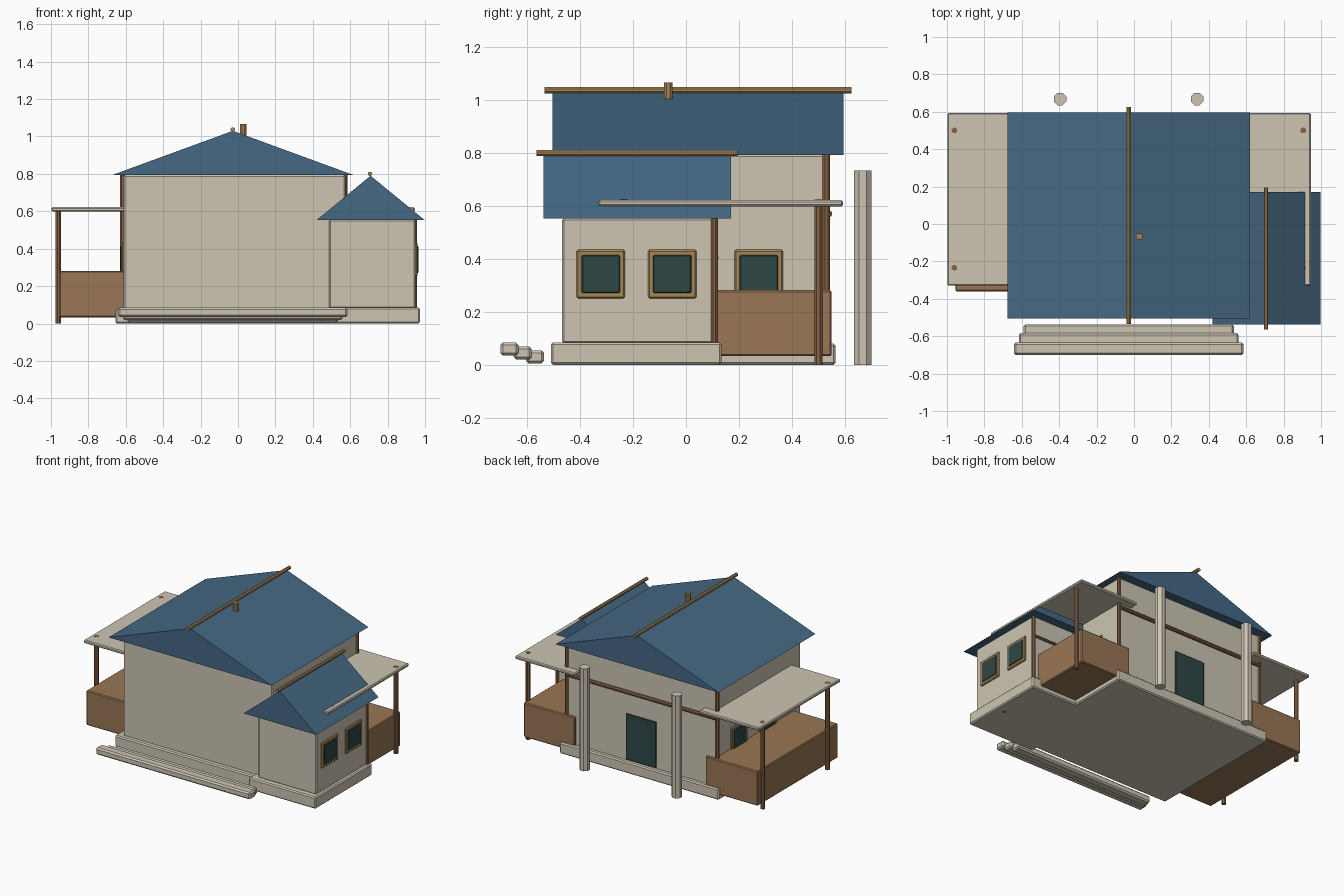
import bpy
import bmesh
from math import pi
from mathutils import Matrix

if "Cube" in bpy.data.objects:
    bpy.data.objects.remove(bpy.data.objects["Cube"], do_unlink=True)


def material(name, rgb):
    m = bpy.data.materials.new(name)
    m.use_nodes = True
    m.diffuse_color = (*rgb, 1)
    m.node_tree.nodes["Principled BSDF"].inputs["Base Color"].default_value = (*rgb, 1)
    return m


PLASTER = material("cream plaster", (0.61, 0.56, 0.45))
ROOF = material("slate blue roof", (0.06, 0.14, 0.23))
BROWN = material("brown timber", (0.32, 0.18, 0.09))
POST = material("dark timber", (0.25, 0.125, 0.06))
GOLD = material("golden wood", (0.38, 0.24, 0.09))
GLASS = material("dark teal glass", (0.028, 0.063, 0.061))


def finish(name, bm, mat):
    mesh = bpy.data.meshes.new(name)
    bmesh.ops.recalc_face_normals(bm, faces=bm.faces[:])
    bm.to_mesh(mesh)
    bm.free()
    mesh.materials.append(mat)
    ob = bpy.data.objects.new(name, mesh)
    bpy.context.collection.objects.link(ob)
    return ob


def box(name, x, y, z, mat, bevel=0.008):
    """Box from (min, max) ranges with softened edges."""
    bm = bmesh.new()
    size = [r[1] - r[0] for r in (x, y, z)]
    centre = [(r[1] + r[0]) / 2 for r in (x, y, z)]
    bmesh.ops.create_cube(bm, size=1, matrix=Matrix.Translation(centre) @ Matrix.Diagonal((*size, 1)))
    if bevel:
        bmesh.ops.bevel(bm, geom=bm.edges[:], offset=bevel, segments=1, affect='EDGES')
    return finish(name, bm, mat)


def rod(name, axis, centre, span, radius, mat):
    """Eight-sided rod along an axis; centre gives the two other coordinates."""
    middle = list(centre)
    middle.insert("XYZ".index(axis), sum(span) / 2)
    turn = {"X": Matrix.Rotation(pi / 2, 4, 'Y'), "Y": Matrix.Rotation(pi / 2, 4, 'X'), "Z": Matrix()}[axis]
    bm = bmesh.new()
    bmesh.ops.create_cone(bm, cap_ends=True, segments=8, radius1=radius, radius2=radius,
                          depth=span[1] - span[0],
                          matrix=Matrix.Translation(middle) @ turn @ Matrix.Rotation(pi / 8, 4, 'Z'))
    return finish(name, bm, mat)


def gable(name, x, y, z):
    """Closed triangular roof with its ridge along y."""
    bm = bmesh.new()
    profile = [(x[0], z[0]), (x[1], z[0]), (sum(x) / 2, z[1])]
    face = bm.faces.new([bm.verts.new((px, y[0], pz)) for px, pz in profile])
    side = bmesh.ops.extrude_face_region(bm, geom=[face])
    moved = [v for v in side["geom"] if isinstance(v, bmesh.types.BMVert)]
    bmesh.ops.translate(bm, verts=moved, vec=(0, y[1] - y[0], 0))
    return finish(name, bm, ROOF)


def window(name, wall_x, y, side):
    """Framed square window on a side wall; side is the outward x sign."""
    def layer(part, half, depth, mat):
        xs = sorted((wall_x - side * 0.01, wall_x + side * depth))
        box(name + part, xs, (y - half, y + half), (0.343 - half, 0.343 + half), mat, 0.006)
    layer("_frame", 0.092, 0.011, GOLD)
    layer("_glass", 0.074, 0.015, GLASS)


# Main house
box("main_foundation", (-0.655, 0.61), (-0.465, 0.565), (0, 0.08), PLASTER)
box("main_walls", (-0.612, 0.575), (-0.43, 0.535), (0.07, 0.795), PLASTER)
gable("main_roof", (-0.675, 0.62), (-0.505, 0.595), (0.793, 1.03))
rod("main_ridge", "Y", (-0.028, 1.037), (-0.535, 0.625), 0.013, GOLD)
rod("chimney", "Z", (0.028, -0.067), (0.98, 1.066), 0.018, GOLD)
for side, x in (("right", -0.618), ("left", 0.572)):
    rod(side + "_corner_post", "Z", (x, 0.53), (0.08, 0.795), 0.015, POST)
rod("back_wall_beam", "X", (0.54, 0.57), (-0.618, 0.572), 0.013, POST)
box("back_door", (-0.14, 0.1), (0.52, 0.543), (0.085, 0.415), GLASS, 0.003)

# Side wing
box("wing_foundation", (0.44, 0.973), (-0.51, 0.135), (0, 0.085), PLASTER)
box("wing_walls", (0.487, 0.95), (-0.468, 0.113), (0.08, 0.555), PLASTER)
gable("wing_roof", (0.42, 0.998), (-0.538, 0.17), (0.553, 0.79))
rod("wing_ridge", "Y", (0.706, 0.8), (-0.565, 0.195), 0.012, GOLD)
rod("wing_corner_post", "Z", (0.944, 0.107), (0.085, 0.553), 0.014, POST)
rod("wing_back_beam", "X", (0.112, 0.405), (0.57, 0.944), 0.011, POST)

# Windows
for i, y in enumerate((-0.322, -0.052)):
    window(f"wing_window_{i + 1}", 0.95, y, 1)
window("left_window", 0.575, 0.275, 1)
for i, y in enumerate((-0.052, 0.275)):
    window(f"right_window_{i + 1}", -0.612, y, -1)

# Verandas on both sides
for side, slab, base, post_x in (("right", (-0.997, -0.52), (-0.955, -0.54), -0.96),
                                 ("left", (0.47, 0.945), (0.5, 0.905), 0.905)):
    box(side + "_veranda_roof", slab, (-0.33, 0.593), (0.599, 0.622), PLASTER, 0.006)
    box(side + "_veranda_base", base, (-0.36, 0.55), (0.033, 0.282), BROWN, 0.006)
    for end, y in (("front", -0.235), ("back", 0.5)):
        rod(f"{side}_{end}_veranda_post", "Z", (post_x, y), (0, 0.624), 0.016, POST)

# Front steps, each longer and higher than the one behind
for i, (half, y) in enumerate(((0.562, -0.57), (0.588, -0.617), (0.614, -0.667))):
    z = 0.005 + 0.015 * i
    box(f"front_step_{i + 1}", (-0.028 - half, -0.028 + half), (y - 0.034, y + 0.034), (z, z + 0.05), PLASTER, 0.01)

# Free-standing columns behind the house
for side, x in (("right", -0.395), ("left", 0.337)):
    rod(side + "_back_column", "Z", (x, 0.668), (0, 0.735), 0.036, PLASTER)
